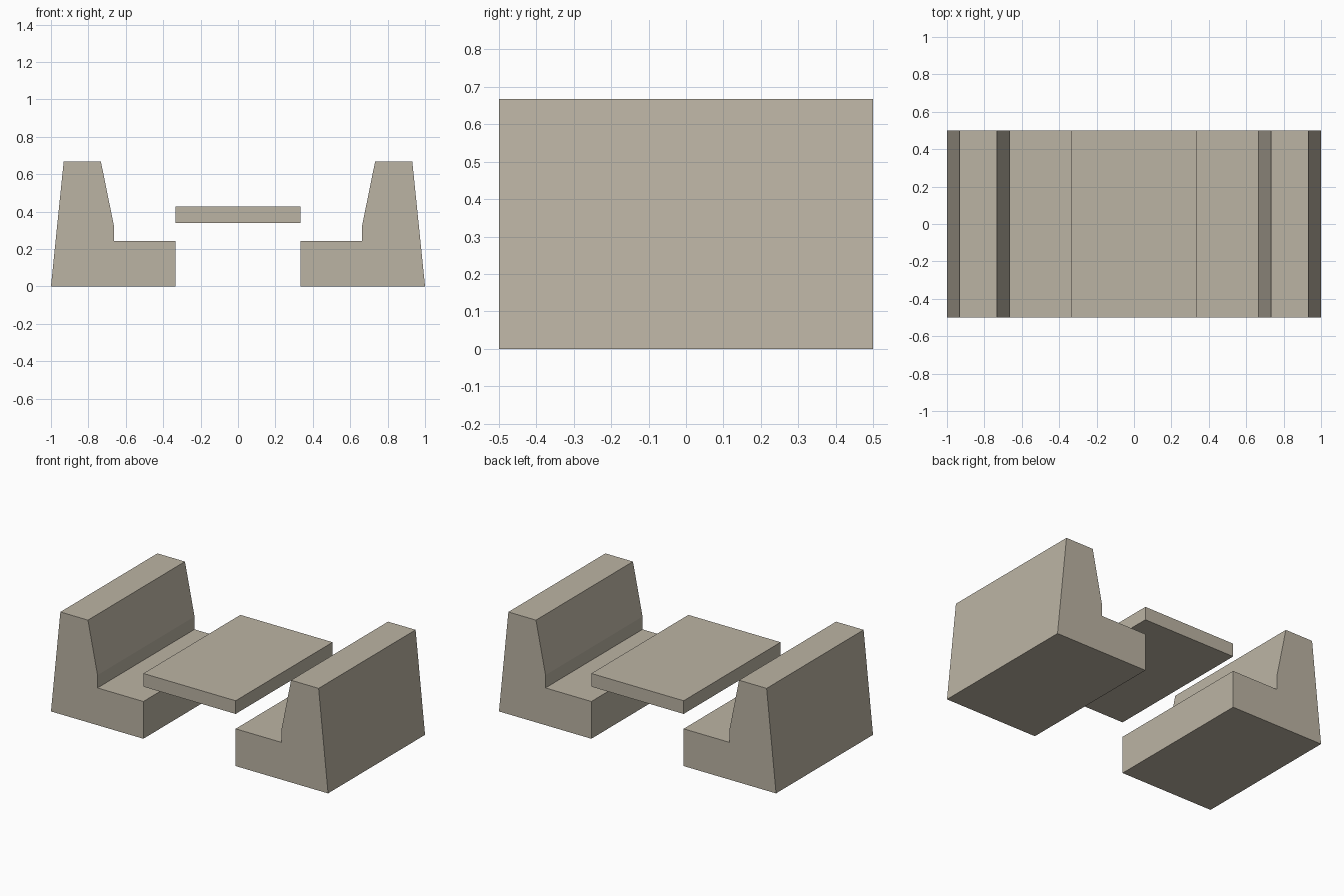
import bpy
import bmesh

if "Cube" in bpy.data.objects:
    bpy.data.objects.remove(bpy.data.objects["Cube"])

# One flat stone-beige colour
stone = bpy.data.materials.new("warm_stone")
stone.diffuse_color = (0.50, 0.455, 0.37, 1.0)
stone.use_nodes = True
stone.node_tree.nodes["Principled BSDF"].inputs["Base Color"].default_value = stone.diffuse_color


def extrude_profile(name, profile, depth=1.0):
    """Extrude an x-z outline along y, centred on y = 0."""
    bm = bmesh.new()
    face = bm.faces.new([bm.verts.new((x, -depth / 2, z)) for x, z in profile])
    result = bmesh.ops.extrude_face_region(bm, geom=[face])
    moved = [v for v in result["geom"] if isinstance(v, bmesh.types.BMVert)]
    bmesh.ops.translate(bm, verts=moved, vec=(0, depth, 0))
    bmesh.ops.recalc_face_normals(bm, faces=bm.faces[:])
    mesh = bpy.data.meshes.new(name)
    bm.to_mesh(mesh)
    bm.free()
    mesh.materials.append(stone)
    obj = bpy.data.objects.new(name, mesh)
    bpy.context.collection.objects.link(obj)
    return obj


# Benches: seat with a tapered backrest, mirrored left and right
bench = [(1.0, 0.0), (0.932, 0.667), (0.733, 0.667), (0.664, 0.327),
         (0.664, 0.243), (0.333, 0.243), (0.333, 0.0)]
for name, side in (("left_bench", -1), ("right_bench", 1)):
    extrude_profile(name, [(side * x, z) for x, z in bench])

# Table top floating between the benches
extrude_profile("table_top", [(-0.333, 0.34), (0.333, 0.34),
                              (0.333, 0.426), (-0.333, 0.426)])
